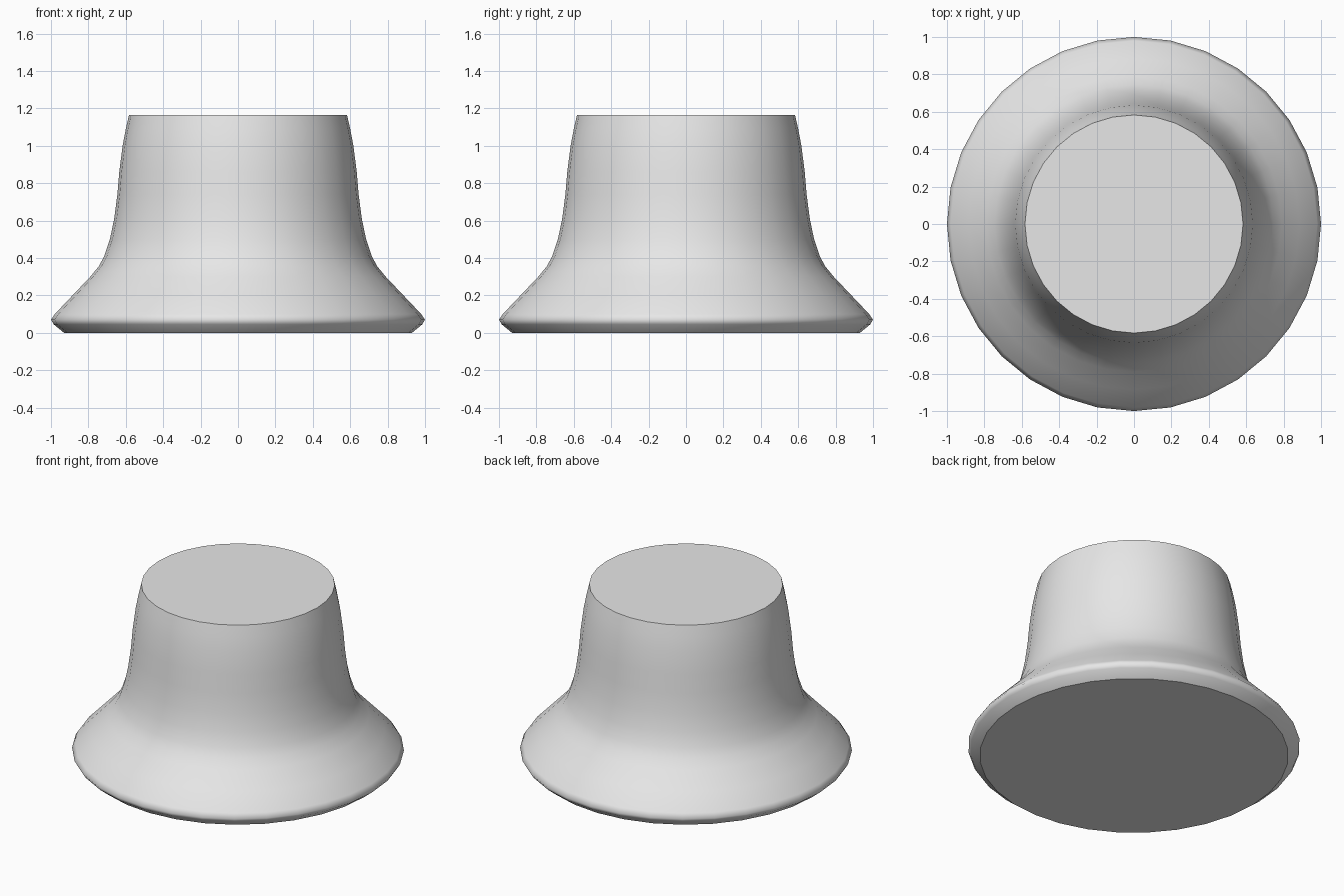
import bpy, bmesh, math

if "Cube" in bpy.data.objects:
    bpy.data.objects.remove(bpy.data.objects["Cube"])

SIDES = 32
# Half profile (radius, height) from base to top
PROFILE = [(0.93, 0.0), (0.985, 0.045), (1.0, 0.07), (0.98, 0.10), (0.885, 0.20),
           (0.79, 0.30), (0.745, 0.355), (0.715, 0.41), (0.685, 0.50), (0.662, 0.61),
           (0.645, 0.74), (0.635, 0.86), (0.617, 1.0), (0.60, 1.09), (0.583, 1.165)]

grey = bpy.data.materials.new("plain_grey")
grey.diffuse_color = (0.8, 0.8, 0.8, 1.0)
grey.use_nodes = True
grey.node_tree.nodes["Principled BSDF"].inputs["Base Color"].default_value = grey.diffuse_color

# Flared knob body: turned profile with smooth walls and flat caps
bm = bmesh.new()
rings = []
for r, z in PROFILE:
    rings.append([bm.verts.new((r * math.cos(math.tau * i / SIDES),
                                r * math.sin(math.tau * i / SIDES), z))
                  for i in range(SIDES)])
for low, high in zip(rings, rings[1:]):
    for i in range(SIDES):
        j = (i + 1) % SIDES
        bm.faces.new((low[i], low[j], high[j], high[i])).smooth = True
bottom = bm.faces.new(list(reversed(rings[0])))
top = bm.faces.new(rings[-1])
for cap in (bottom, top):
    cap.smooth = False
    for e in cap.edges:
        e.smooth = False

mesh = bpy.data.meshes.new("flared_knob")
bm.to_mesh(mesh)
bm.free()
mesh.materials.append(grey)
knob = bpy.data.objects.new("flared_knob", mesh)
bpy.context.collection.objects.link(knob)
